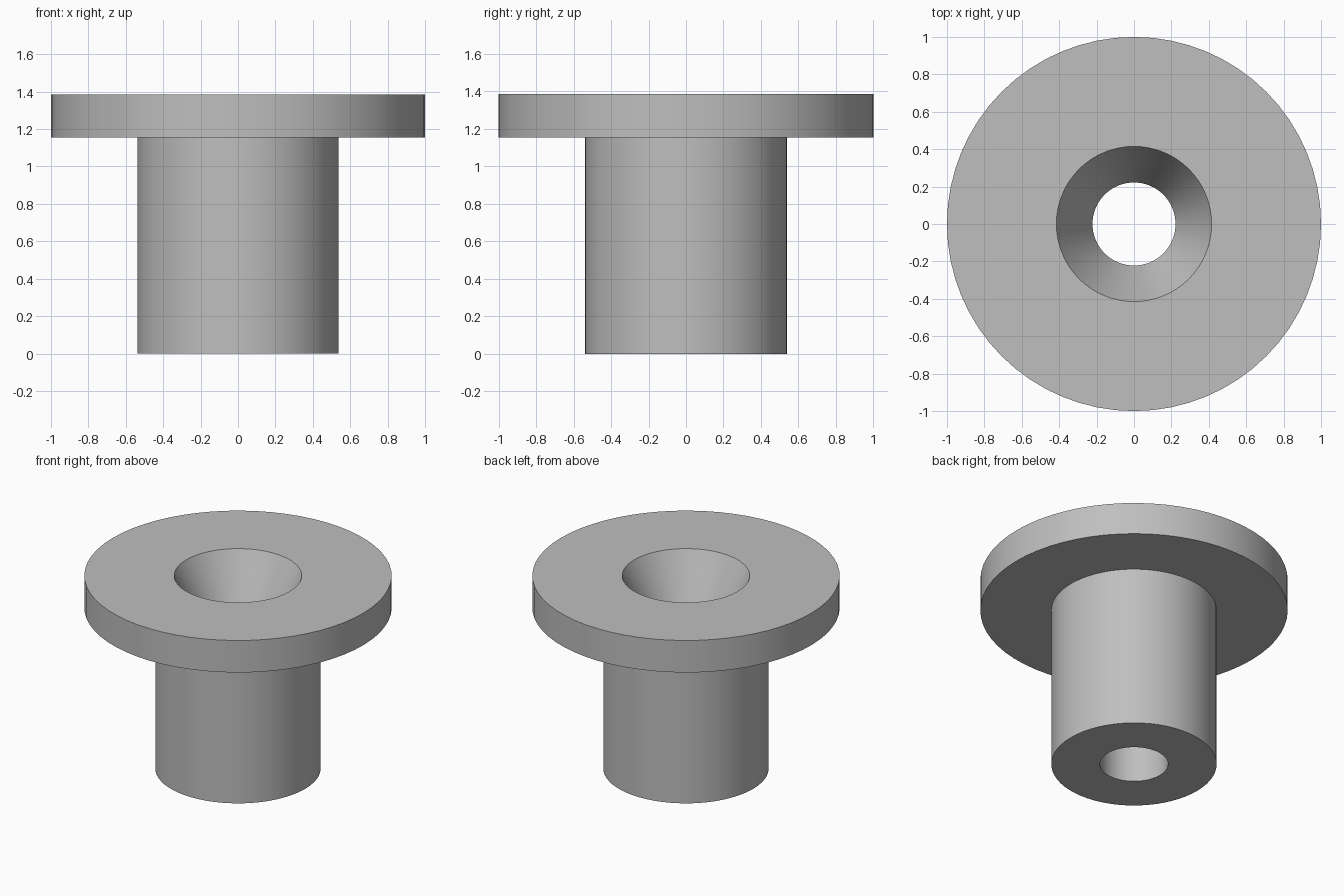
import bpy, bmesh, math

default = bpy.data.objects.get("Cube")
if default:
    bpy.data.objects.remove(default, do_unlink=True)

SEGMENTS = 64

# Plain grey material
grey = bpy.data.materials.new("plain_grey")
grey.use_nodes = True
colour = (0.52, 0.52, 0.52, 1)
grey.diffuse_color = colour
grey.node_tree.nodes["Principled BSDF"].inputs["Base Color"].default_value = colour


def lathe(name, profile):
    """Spin a closed (radius, height) profile around the z axis."""
    bm = bmesh.new()
    verts = [bm.verts.new((r, 0, z)) for r, z in profile]
    edges = [bm.edges.new((v, verts[(i + 1) % len(verts)])) for i, v in enumerate(verts)]
    bmesh.ops.spin(bm, geom=verts + edges, cent=(0, 0, 0), axis=(0, 0, 1),
                   angle=2 * math.pi, steps=SEGMENTS)
    bmesh.ops.remove_doubles(bm, verts=bm.verts, dist=0.0001)
    bmesh.ops.recalc_face_normals(bm, faces=bm.faces)
    mesh = bpy.data.meshes.new(name)
    bm.to_mesh(mesh)
    bm.free()
    mesh.materials.append(grey)
    obj = bpy.data.objects.new(name, mesh)
    bpy.context.collection.objects.link(obj)
    return obj


# Flanged bushing: stem, wide flange, countersink and through bore
height, flange_base = 1.385, 1.155
flange_r, stem_r, sink_r, bore_r = 1.0, 0.538, 0.415, 0.222
sink_depth = 0.385

bushing = lathe("flanged_bushing", [
    (bore_r, 0), (stem_r, 0),
    (stem_r, flange_base), (flange_r, flange_base),
    (flange_r, height), (sink_r, height),
    (bore_r, height - sink_depth),
])

# Smooth round walls with crisp rims
bpy.ops.object.select_all(action="DESELECT")
bushing.select_set(True)
bpy.context.view_layer.objects.active = bushing
bpy.ops.object.shade_smooth_by_angle(angle=math.radians(20))
